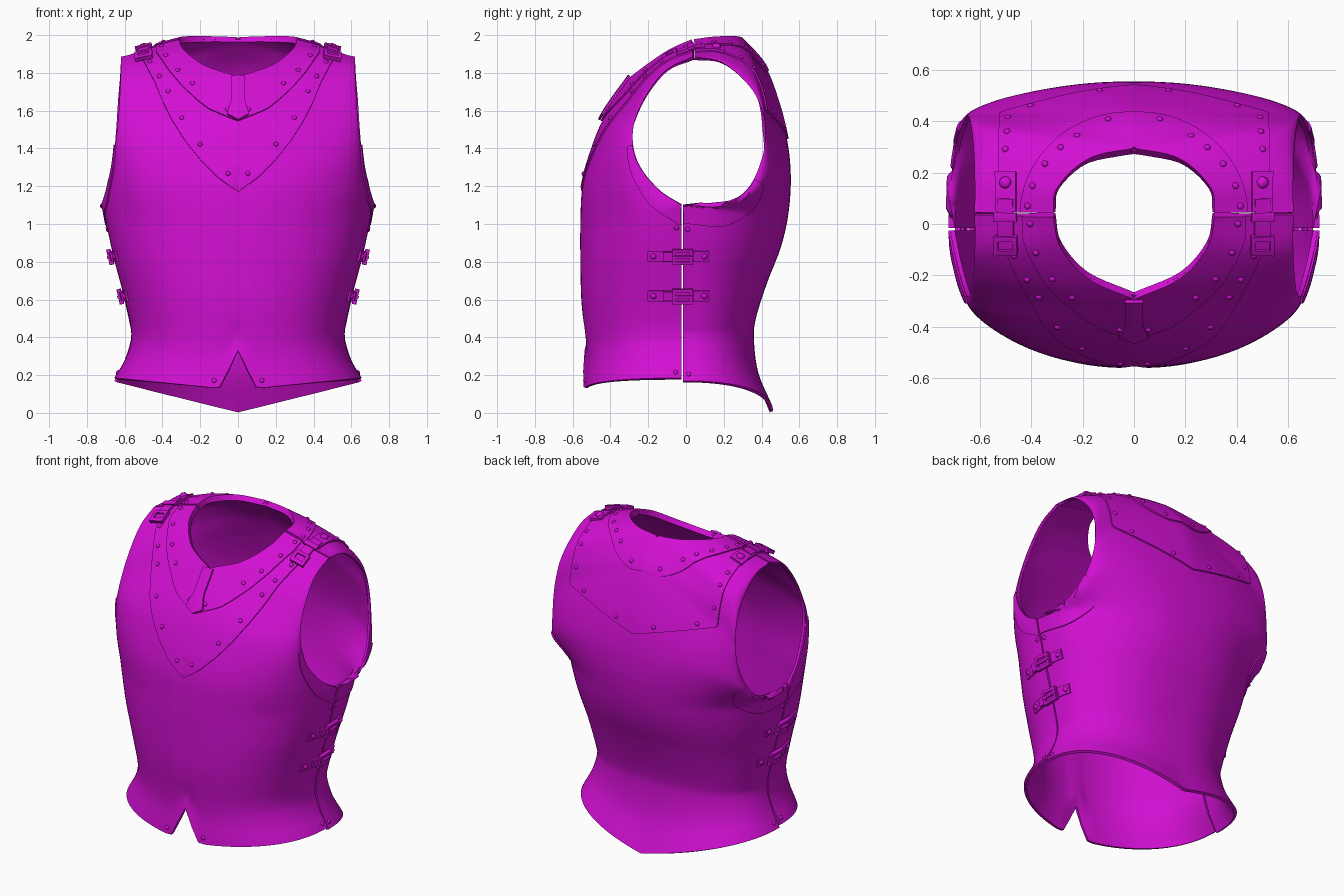
import bpy, bmesh, math
from mathutils import Vector, Matrix
from mathutils.bvhtree import BVHTree

if "Cube" in bpy.data.objects:
    bpy.data.objects.remove(bpy.data.objects["Cube"])

magenta = bpy.data.materials.new("magenta")
magenta.diffuse_color = (0.65, 0.005, 0.65, 1)
magenta.use_nodes = True
magenta.node_tree.nodes["Principled BSDF"].inputs["Base Color"].default_value = magenta.diffuse_color

# Front plate guides: neck then centre line, and armhole then side seam; last, the corner keys
FRONT = ([(.31, .035, 1.962), (.285, -.08, 1.91), (.18, -.2, 1.83), (0, -.28, 1.77), (0, -.42, 1.57),
          (0, -.5, 1.38), (0, -.55, 1.19), (0, -.56, .98), (0, -.56, .82), (0, -.555, .6),
          (0, -.535, .4), (0, -.53, .28), (0, -.545, .12)],
         [(.62, .035, 1.885), (.62, -.1, 1.82), (.625, -.2, 1.7), (.635, -.27, 1.55), (.65, -.28, 1.42),
          (.665, -.24, 1.3), (.692, -.14, 1.18), (.715, -.025, 1.105), (.665, -.025, .85), (.6, -.025, .6),
          (.565, -.025, .42), (.59, -.025, .3), (.655, -.025, .185)], 3, 7)
# Back plate guides
BACK = ([(.31, .045, 1.962), (.295, .14, 1.975), (.18, .245, 1.98), (0, .285, 1.977), (0, .41, 1.835),
         (0, .49, 1.63), (0, .54, 1.42), (0, .555, 1.23), (0, .54, 1.04), (0, .5, .87), (0, .43, .69),
         (0, .37, .5), (0, .36, .38), (0, .385, .2), (0, .46, .01)],
        [(.62, .045, 1.885), (.62, .18, 1.86), (.625, .3, 1.77), (.635, .385, 1.65), (.645, .42, 1.5),
         (.66, .4, 1.34), (.69, .32, 1.18), (.71, .17, 1.095), (.715, -.015, 1.1), (.68, -.015, .92),
         (.62, -.015, .68), (.575, -.015, .48), (.565, -.015, .4), (.6, -.015, .28), (.655, -.015, .17)], 3, 8)


def spline(pts, k, corner):
    """Smooth curve through the points with one sharp corner."""
    i = max(0, min(int(k), len(pts) - 2))
    t = k - i
    b, c = Vector(pts[i]), Vector(pts[i + 1])
    a = 2 * b - c if i in (0, corner) else Vector(pts[i - 1])
    d = 2 * c - b if i + 1 in (corner, len(pts) - 1) else Vector(pts[i + 2])
    return .5 * (2 * b + (c - a) * t + (2 * a - 5 * b + 4 * c - d) * t * t + (3 * b - a - 3 * c + d) * t ** 3)


def surf(side, k, u):
    """Point on a plate: k runs down, u runs from the centre to the side."""
    l, r = spline(side[0], k, side[2]), spline(side[1], k, side[3])
    if k >= 3:
        l.x = 0
    s = math.sin(u * math.pi / 2) ** .87
    c = max(0, math.cos(u * math.pi / 2)) ** .87
    d = abs(k - side[3]) / 4
    w = min(1, min(k / 3, 1) * max(0, 1 - k / 7) + (.5 + .5 * math.cos(math.pi * d) if d < 1 else 0))
    e = r.x - .655                                      # flare kept close to the armhole
    e = .5 * (e + math.sqrt(e * e + .0002)) if k > 3 else 0
    cy = c
    if side is BACK:                                    # flatter shoulder blades
        cy = c ** (1 - .2 * max(0, 1 - abs(k - 6) / 4))
    if abs(l.y) < abs(r.y):
        cy = 1 - s
    p = Vector((l.x + (r.x - e - l.x) * s + e * s ** 4, r.y + (l.y - r.y) * cy,
                r.z + (l.z - r.z) * (c * w + (1 - s) * (1 - w))))
    if side is FRONT:
        if p.z < .5 and p.x < .1:                       # waist notch
            p.z += .21 * (1 - p.x / .1) * (.5 - p.z) / .38
        if k > 5.5 and p.x < .03:                       # centre crease
            p.y += .008 * (1 - p.x / .03)
    return p


def normal(side, k, u):
    e = .02
    n = (surf(side, k + e, u) - surf(side, max(0, k - e), u)).cross(
        surf(side, k, min(1, u + e)) - surf(side, k, max(0, u - e)))
    n = n if side is FRONT else -n
    if surf(side, k, u).x < 1e-4:
        n.x = 0
    return n.normalized()


def finish(bm, name, thick=0):
    bmesh.ops.remove_doubles(bm, verts=bm.verts, dist=1e-5)
    me = bpy.data.meshes.new(name)
    bm.to_mesh(me)
    bm.free()
    ob = bpy.data.objects.new(name, me)
    bpy.context.collection.objects.link(ob)
    me.materials.append(magenta)
    m = ob.modifiers.new("mirror", 'MIRROR')
    m.merge_threshold = .0005
    if thick:
        sol = ob.modifiers.new("thickness", 'SOLIDIFY')
        sol.thickness, sol.offset = thick, -1
    bpy.ops.object.select_all(action='DESELECT')
    ob.select_set(True)
    bpy.context.view_layer.objects.active = ob
    bpy.ops.object.convert(target='MESH')
    bpy.ops.object.shade_smooth_by_angle(angle=math.radians(35))


def grid(name, rows, flip, thick):
    bm = bmesh.new()
    vs = [[bm.verts.new(p) for p in row] for row in rows]
    for i in range(len(vs) - 1):
        for j in range(len(vs[0]) - 1):
            f = [vs[i][j], vs[i + 1][j], vs[i + 1][j + 1], vs[i][j + 1]]
            bm.faces.new(f[::-1] if flip else f)
    finish(bm, name, thick)


# Main shells
verts, polys = [], []
for name, side in (("front_plate", FRONT), ("back_plate", BACK)):
    nk, nu = 5 * (len(side[0]) - 1), 28
    rows = [[surf(side, i / 5, j / nu) for j in range(nu + 1)] for i in range(nk + 1)]
    base = len(verts)
    verts += [p for row in rows for p in row]
    polys += [[base + i * (nu + 1) + j, base + (i + 1) * (nu + 1) + j, base + (i + 1) * (nu + 1) + j + 1,
               base + i * (nu + 1) + j + 1] for i in range(nk) for j in range(nu)]
    grid(name, rows, side is BACK, .018)
tree = BVHTree.FromPolygons(verts, polys)


def drop(axis, a, b, off):
    """Project (y, z) along x or (x, y) along z onto the shell, then lift."""
    for d in (0, .012, -.012, .025, -.025):
        if axis == 'x':
            o, v = Vector((2, a + d, b)), Vector((-1, 0, 0))
        else:
            o, v = Vector((a, b + d, 3)), Vector((0, 0, -1))
        p, n, _, _ = tree.ray_cast(o, v)
        if p:
            n = -n if n.dot(v) > 0 else n
            p.y -= d
            return p + n * off, n
    return None, None


rivets = bmesh.new()


def rivet(p, n, r=.013):
    m = Matrix.Translation(p) @ n.to_track_quat('Z', 'Y').to_matrix().to_4x4() @ Matrix.Diagonal((r, r, r * .7, 1))
    bmesh.ops.create_icosphere(rivets, subdivisions=2, radius=1, matrix=m)


def table(pts, z):
    for (z0, x0), (z1, x1) in zip(pts, pts[1:]):
        if z <= z1:
            return x0 + (x1 - x0) * (z - z0) / (z1 - z0)
    return pts[-1][1]


def collar(name, side, inside, off, k0=0, studs=0):
    lo, hi = 3, 8
    for _ in range(25):
        mid = (lo + hi) / 2
        lo, hi = (mid, hi) if inside(surf(side, mid, 0)) else (lo, mid)
    kend = lo

    def limit(k):
        a, b = 0, 1
        for _ in range(20):
            m = (a + b) / 2
            a, b = (m, b) if inside(surf(side, k, m)) else (a, m)
        return a
    rows = []
    for i in range(49):
        k = k0 + (kend - k0) * i / 48
        um = limit(k)
        rows.append([surf(side, k, um * j / 12) + normal(side, k, um * j / 12) * off for j in range(13)])
    grid(name, rows, side is BACK, .014)
    for i in range(studs):
        k = k0 + (kend - k0) * (.06 + .86 * i / (studs - 1))
        u = max(.02, limit(k) - .06)
        rivet(surf(side, k, u) + normal(side, k, u) * off, normal(side, k, u))


# Layered collars and the throat spine
F_OUT = [(1.17, 0), (1.24, .1), (1.34, .2), (1.44, .28), (1.55, .35), (1.65, .4), (1.75, .44), (1.88, .51)]
F_IN = [(1.54, 0), (1.6, .15), (1.65, .215), (1.72, .29), (1.8, .36), (1.9, .43)]
collar("front_outer_collar", FRONT, lambda p: p.x < table(F_OUT, p.z), .009, studs=7)
collar("front_inner_collar", FRONT, lambda p: p.x < table(F_IN, p.z), .017, studs=5)
collar("back_outer_collar", BACK, lambda p: p.x < .525 and p.z > 1.45 + .27 * p.x, .009, studs=7)
collar("back_inner_collar", BACK, lambda p: (p.x / .44) ** 2 + ((p.y - .04) / .385) ** 2 < 1, .017, studs=6)
collar("throat_spine", FRONT, lambda p: p.z > 1.54 + .5 * p.x and p.x < .032 + .35 * max(0, 1.64 - p.z),
       .034, k0=3)

# Raised bands under the armholes
for name, side, k0, kend, ztop in (("front_arm_band", FRONT, 4, 7, 1.5), ("back_arm_band", BACK, 5.6, 8, 1.35)):
    rows = []
    for i in range(41):
        r = spline(side[1], k0 + (kend - k0) * i / 40, side[3])
        w = .02 + .26 * max(0, min(1, (ztop - r.z) / .3))
        row = []
        for j in range(7):
            f = 1.012 + w * j / 6
            y, z = -.02 + (r.y + .02) * f, 1.49 + (r.z - 1.49) * f
            p, _ = drop('x', y, z, .008)
            row.append(p if p and p.x > .3 else (row[-1] if row else r).copy())
        rows.append(row)
    grid(name, rows, side is FRONT, .012)


def pad(name, axis, a0, a1, b0, b1, off, thick=.014):
    rows = [[drop(axis, a0 + (a1 - a0) * i / 8, b0 + (b1 - b0) * j / 3, off)[0] for j in range(4)] for i in range(9)]
    if all(p for row in rows for p in row):
        grid(name, rows, False, thick)


def buckle(name, axis, a0, a1, b0, b1, off):
    t = .017
    for i, (c0, c1, d0, d1) in enumerate(((a0, a0 + t, b0, b1), (a1 - t, a1, b0, b1),
                                          (a0, a1, b0, b0 + t), (a0, a1, b1 - t, b1))):
        pad(f"{name}_bar_{i + 1}", axis, c0, c1, d0, d1, off, .022)


# Side straps with buckles
for n, z in (("upper", .83), ("lower", .62)):
    pad(f"{n}_side_strap", 'x', -.2, .12, z - .028, z + .028, .01)
    pad(f"{n}_side_strap_fold", 'x', -.12, .04, z - .024, z + .024, .02)
    buckle(f"{n}_side_buckle", 'x', -.07, .035, z - .04, z + .04, .03)
    pad(f"{n}_side_prong", 'x', -.07, .035, z - .007, z + .007, .034)
    for y in (-.17, .095):
        rivet(*drop('x', y, z, .01), .016)

# Shoulder straps with buckles
pad("shoulder_strap_back", 'z', .455, .535, .05, .2, .022)
pad("shoulder_strap_front", 'z', .465, .525, -.1, .1, .028)
buckle("shoulder_buckle", 'z', .45, .54, -.105, -.04, .036)
pad("shoulder_loop", 'z', .45, .538, .02, .045, .036)
rivet(*drop('z', .495, .16, .022), .024)

# Loose rivets by the seams and hem
for y, z in ((-.05, .98), (.01, .97), (-.055, .215), (.015, .205)):
    rivet(*drop('x', y, z, .0))
rivet(surf(FRONT, 11.75, .1), normal(FRONT, 11.75, .1))
finish(rivets, "rivets")
